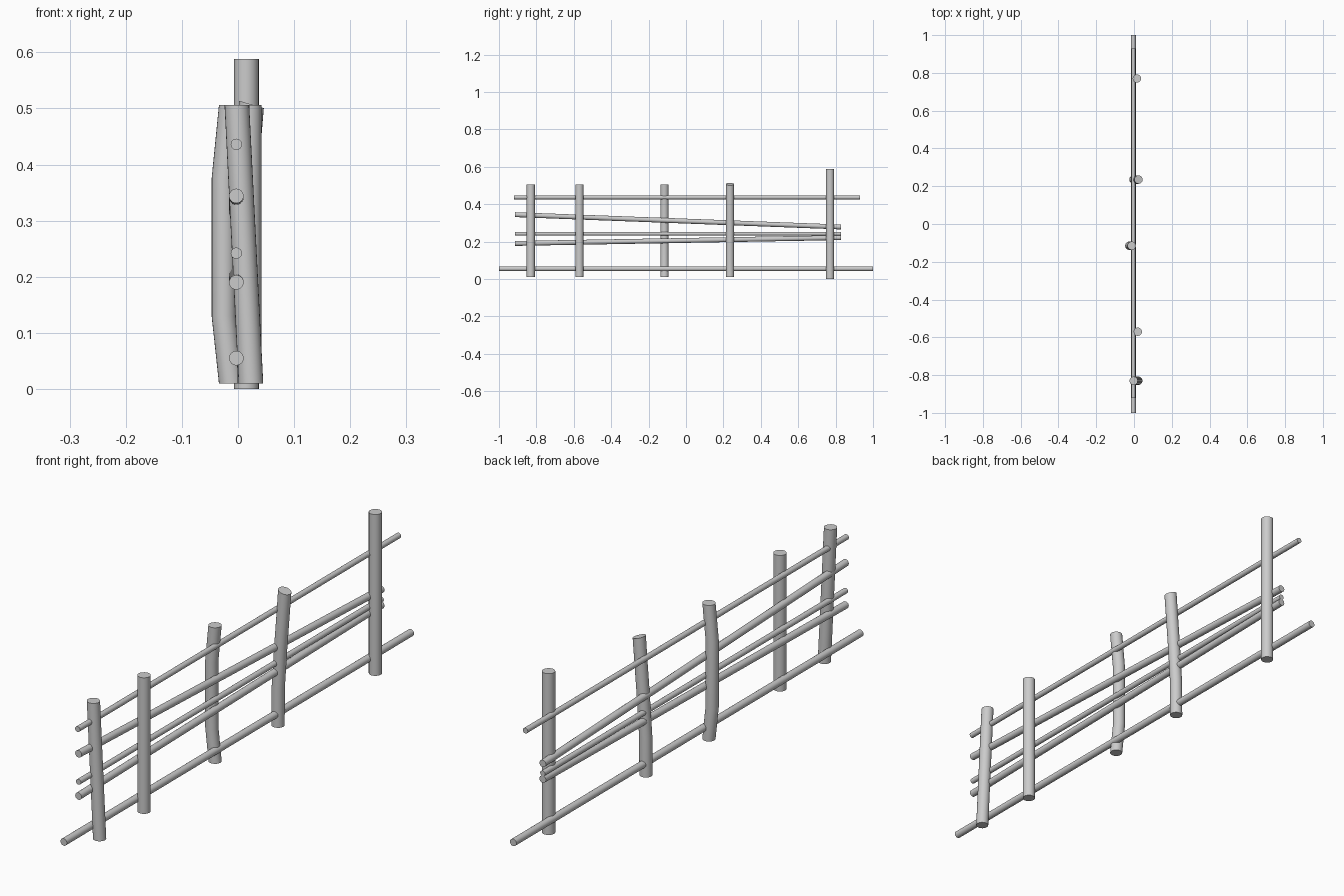
import bpy, bmesh, math
from mathutils import Vector

if "Cube" in bpy.data.objects:
    bpy.data.objects.remove(bpy.data.objects["Cube"])

SIDES = 24


def pole(name, path, radius, upright, tip_tilt=0.0):
    """Sweep a round section along a path; rings stay level (posts) or face y (rails)."""
    bm = bmesh.new()
    rings = []
    for n, p in enumerate(path):
        ring = []
        for i in range(SIDES):
            a = 2 * math.pi * i / SIDES
            u, v = radius * math.cos(a), radius * math.sin(a)
            off = Vector((u, v, 0)) if upright else Vector((u, 0, v))
            if n == len(path) - 1:
                off.z -= tip_tilt * u
            ring.append(bm.verts.new(Vector(p) + off))
        rings.append(ring)
    for a, b in zip(rings, rings[1:]):
        for i in range(SIDES):
            j = (i + 1) % SIDES
            bm.faces.new((a[i], a[j], b[j], b[i])).smooth = True
    bm.faces.new(rings[0])
    bm.faces.new(rings[-1])
    bmesh.ops.recalc_face_normals(bm, faces=bm.faces)
    mesh = bpy.data.meshes.new(name)
    bm.to_mesh(mesh)
    bm.free()
    obj = bpy.data.objects.new(name, mesh)
    bpy.context.collection.objects.link(obj)


# Posts: y position, (x, z) path, tilt of the top cut
posts = {
    "end_post_leaning": (-0.83, [(0.023, 0.01), (-0.002, 0.506)], 0),
    "straight_post": (-0.57, [(0.02, 0.01), (0.02, 0.506)], 0),
    "bowed_post": (-0.115, [(-0.012, 0.01), (-0.025, 0.13),
                            (-0.025, 0.375), (-0.012, 0.506)], 0),
    "bent_post": (0.235, [(-0.003, 0.01), (-0.002, 0.15), (0.008, 0.3),
                          (0.019, 0.44), (0.024, 0.507)], 0.3),
    "tall_post": (0.77, [(0.015, 0.0), (0.015, 0.588)], 0),
}
for name, (y, path, tilt) in posts.items():
    pole(name, [(x, y, z) for x, z in path], 0.022, True, tilt)

# Rails: (y, z) at both ends and radius
rails = {
    "bottom_rail": ((-1.0, 0.055), (1.0, 0.055), 0.013),
    "lower_sloped_rail": ((-0.915, 0.19), (0.83, 0.221), 0.013),
    "middle_rail": ((-0.915, 0.242), (0.83, 0.242), 0.010),
    "upper_sloped_rail": ((-0.915, 0.344), (0.83, 0.278), 0.013),
    "top_rail": ((-0.92, 0.436), (0.93, 0.436), 0.010),
}
for name, (a, b, r) in rails.items():
    pole(name, [(-0.003, *a), (-0.003, *b)], r, False)
